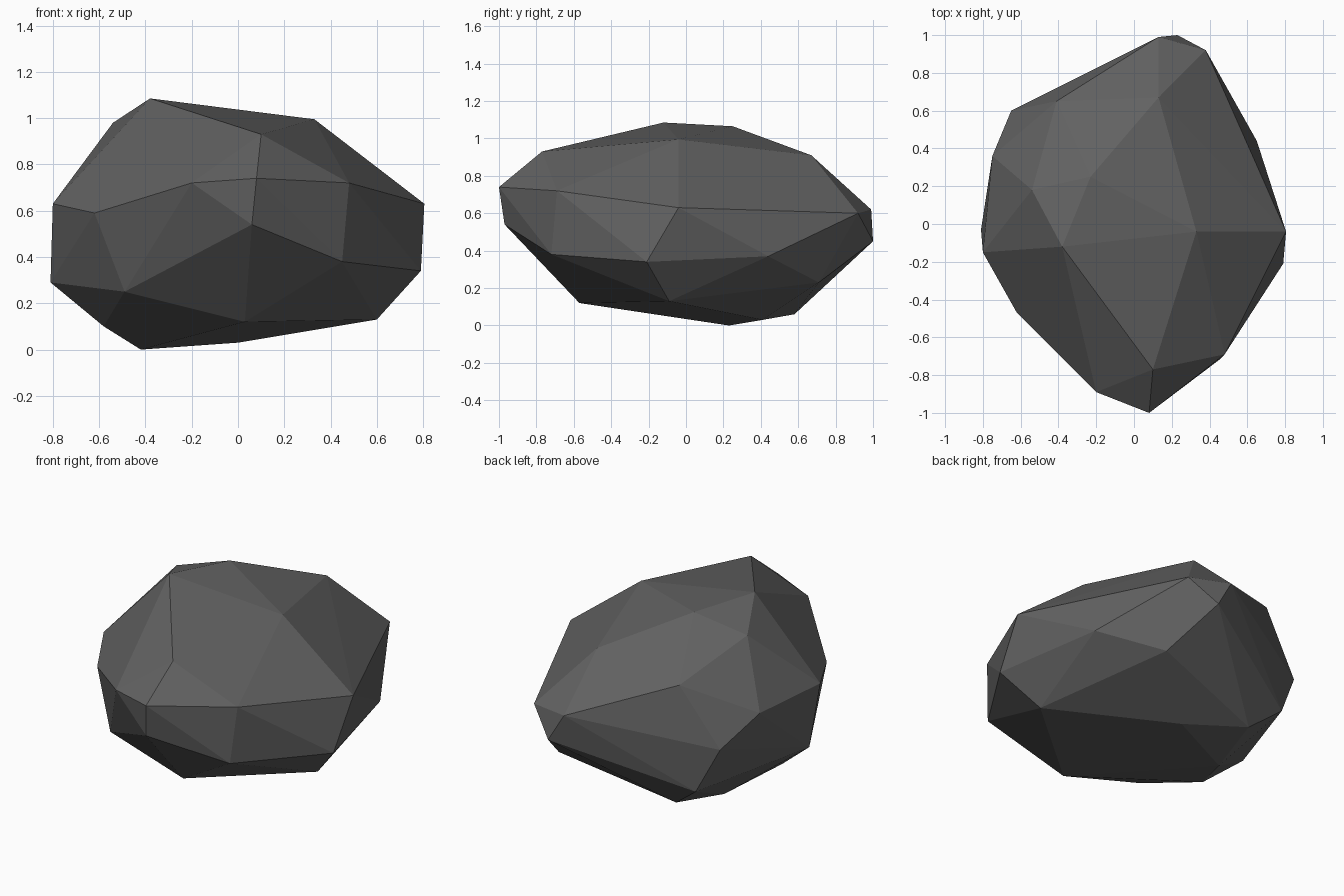
import bpy
import bmesh

# Remove the default cube only
default_cube = bpy.data.objects.get("Cube")
if default_cube:
    bpy.data.objects.remove(default_cube, do_unlink=True)


def make_material(name, color):
    material = bpy.data.materials.new(name)
    material.use_nodes = True
    material.diffuse_color = color
    material.node_tree.nodes["Principled BSDF"].inputs["Base Color"].default_value = color
    return material


def faceted_stone(name, corner_groups, material):
    """Wrap corner points (in hundredths of a unit) in a flat-faced convex shell."""
    bm = bmesh.new()
    for group in corner_groups:
        for corner in group:
            bm.verts.new([value / 100 for value in corner])

    hull = bmesh.ops.convex_hull(bm, input=bm.verts[:], use_existing_faces=False)
    unused = set(hull["geom_interior"]) | set(hull["geom_unused"])
    loose = [item for item in unused if isinstance(item, bmesh.types.BMVert)]
    if loose:
        bmesh.ops.delete(bm, geom=loose, context="VERTS")
    bmesh.ops.recalc_face_normals(bm, faces=bm.faces[:])

    mesh = bpy.data.meshes.new(name)
    bm.to_mesh(mesh)
    bm.free()
    mesh.materials.append(material)
    stone = bpy.data.objects.new(name, mesh)
    bpy.context.scene.collection.objects.link(stone)
    return stone


# Crown: the high corners around the top facets
crown = [
    (-38, -12, 108.5), (33, -4, 99.5), (10, -77, 93), (-23, 25, 106.5),
    (-54, 18, 98), (13, 67, 91), (-41, 65, 82),
]

# Shoulder: the ring of corners above the widest part
shoulder = [
    (8, -100, 74), (-20, -89, 72), (48, -69, 72), (80.5, -4, 63),
    (38, 92, 60), (13, 99, 62), (-75, 36, 63), (-80, -15, 63), (-62, -47, 59),
]

# Belly: the ring of corners below the widest part
belly = [
    (6, -97, 54), (45, -72, 38), (79, -21, 34), (65, 44, 37), (36, 71, 23),
    (23, 100, 45), (-65, 60, 47), (-52, 65, 20), (-81, -3, 29), (-49, -53, 25),
]

# Base: the low corners the stone rests on
base = [
    (3, -57, 12), (60, -9, 13), (0, 41, 3), (-34, 58, 6),
    (-42, 23, 0), (-58, -10, 10),
]

stone_gray = make_material("stone gray", (0.12, 0.12, 0.12, 1))
faceted_stone("rock", [crown, shoulder, belly, base], stone_gray)
